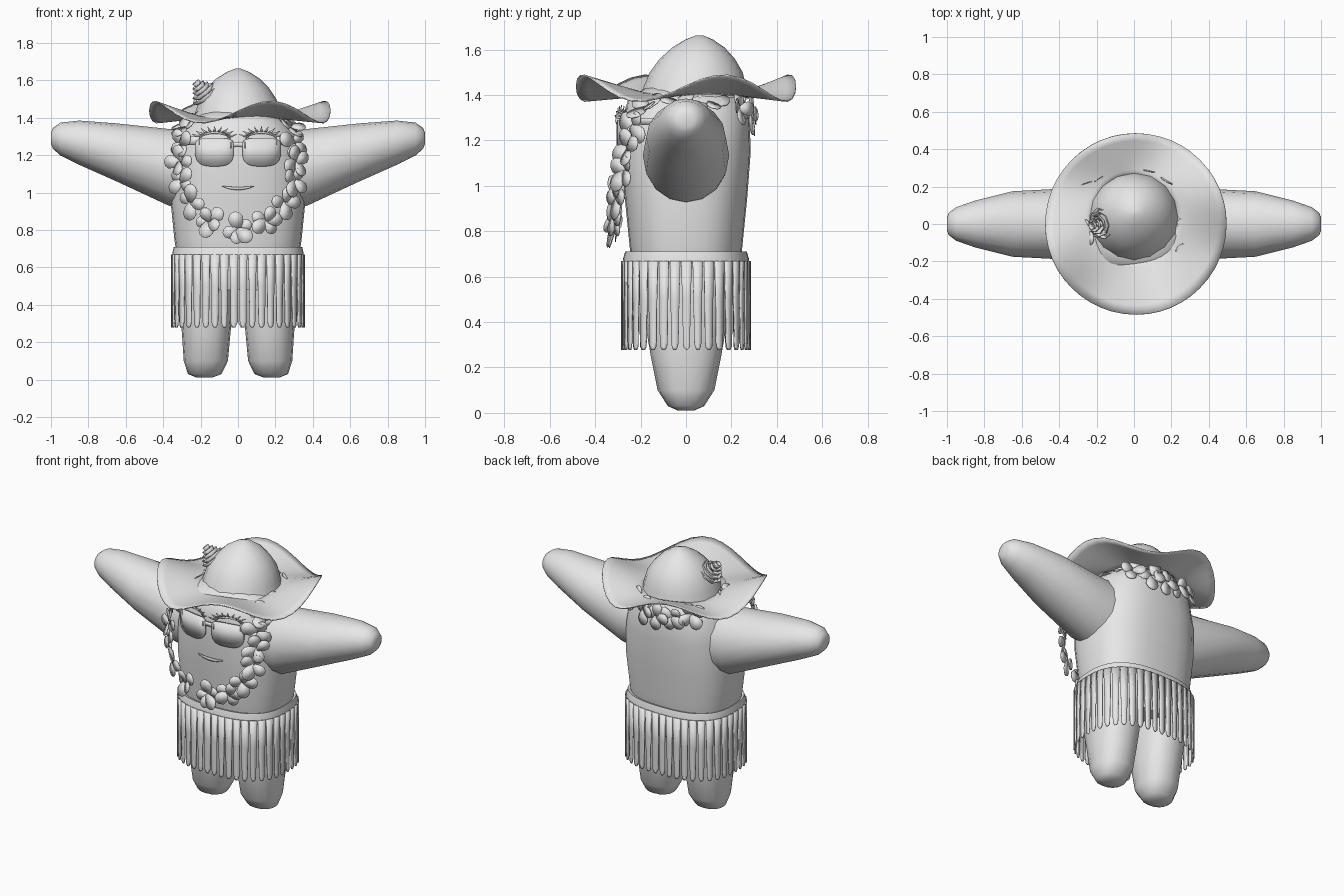
import bpy, bmesh, random
from math import sin, cos, pi, radians, copysign
from mathutils import Vector, Matrix

random.seed(4)
if "Cube" in bpy.data.objects:
    bpy.data.objects.remove(bpy.data.objects["Cube"])

grey = bpy.data.materials.new("plain_grey")
grey.use_nodes = True
grey.diffuse_color = (0.8, 0.8, 0.8, 1)
grey.node_tree.nodes["Principled BSDF"].inputs["Base Color"].default_value = (0.8, 0.8, 0.8, 1)


def finish(name, bm, angle=50, thick=0):
    """Turn a bmesh into a named, shaded object."""
    bmesh.ops.recalc_face_normals(bm, faces=bm.faces)
    mesh = bpy.data.meshes.new(name)
    bm.to_mesh(mesh)
    bm.free()
    mesh.materials.append(grey)
    ob = bpy.data.objects.new(name, mesh)
    bpy.context.collection.objects.link(ob)
    bpy.ops.object.select_all(action='DESELECT')
    ob.select_set(True)
    bpy.context.view_layer.objects.active = ob
    bpy.ops.object.shade_smooth_by_angle(angle=radians(angle))
    if thick:
        mod = ob.modifiers.new("thickness", 'SOLIDIFY')
        mod.thickness = thick
        mod.offset = 0
    return ob


def ring(c, u, v, n=24, e=2.0):
    """Superellipse loop around c spanned by u and v."""
    pts = []
    for i in range(n):
        a = 2 * pi * i / n
        s, t = (copysign(abs(k) ** (2 / e), k) for k in (cos(a), sin(a)))
        pts.append(Vector(c) + Vector(u) * s + Vector(v) * t)
    return pts


def loft(bm, rings, caps=True, closed=True):
    """Bridge successive rows of points with quads."""
    rows = [[bm.verts.new(p) for p in r] for r in rings]
    n = len(rows[0])
    for a, b in zip(rows, rows[1:]):
        for i in range(n if closed else n - 1):
            j = (i + 1) % n
            bm.faces.new((a[i], a[j], b[j], b[i]))
    if caps:
        bm.faces.new(rows[0])
        bm.faces.new(rows[-1])


# Body: height, half width, half depth
SHAPE = 2.6
BODY = [(0.48, 0.27, 0.19), (0.6, 0.32, 0.235), (0.75, 0.34, 0.25), (0.95, 0.36, 0.27),
        (1.15, 0.35, 0.285), (1.3, 0.32, 0.28), (1.38, 0.26, 0.255), (1.43, 0.18, 0.18)]
bm = bmesh.new()
loft(bm, [ring((0, 0, z), (a, 0, 0), (0, b, 0), 28, SHAPE) for z, a, b in BODY])
finish("body", bm)


def front(x, z):
    """Depth of the body's front at x and z."""
    for (z0, a0, b0), (z1, a1, b1) in zip(BODY, BODY[1:]):
        if z0 <= z <= z1:
            k = (z - z0) / (z1 - z0)
            a, b = a0 + (a1 - a0) * k, b0 + (b1 - b0) * k
            return -b * max(0, 1 - (abs(x) / a) ** SHAPE) ** (1 / SHAPE)
    return -0.25


# Arms and legs
ARM = [(0.18, 1.12, 0.22, 0.18), (0.37, 1.135, 0.205, 0.19), (0.65, 1.215, 0.155, 0.175),
       (0.85, 1.267, 0.118, 0.125), (0.95, 1.286, 0.088, 0.09), (0.99, 1.29, 0.055, 0.06),
       (1.0, 1.29, 0.03, 0.035)]
LEG = [(0.01, 0.18, 0.04, 0.035), (0.03, 0.178, 0.09, 0.08), (0.1, 0.172, 0.118, 0.125),
       (0.25, 0.17, 0.13, 0.155), (0.45, 0.17, 0.15, 0.19), (0.62, 0.165, 0.155, 0.21)]
for side, label in ((1, "left"), (-1, "right")):
    bm = bmesh.new()
    loft(bm, [ring((side * x, 0, z), (0, ry, 0), (0, 0, rz), 16) for x, z, rz, ry in ARM])
    finish(label + "_arm", bm)
    bm = bmesh.new()
    loft(bm, [ring((side * x, 0, z), (rx, 0, 0), (0, ry, 0), 16, 2.3) for z, x, rx, ry in LEG])
    finish(label + "_leg", bm)

# Skirt waistband
bm = bmesh.new()
loft(bm, [ring((0, 0, z), (a, 0, 0), (0, b, 0), 56, SHAPE) for z, a, b in
          ((0.7, 0.32, 0.24), (0.71, 0.343, 0.268), (0.68, 0.35, 0.277), (0.645, 0.354, 0.281))],
     caps=False)
finish("skirt_waistband", bm)

# Skirt fringe, spaced evenly along the hem
hem = ring((0, 0, 0), (0, -0.282, 0), (0.355, 0, 0), 720, SHAPE)
hem.append(hem[0])
runs = [0]
for p, q in zip(hem, hem[1:]):
    runs.append(runs[-1] + (q - p).length)


def along_hem(s, z):
    goal = (s % 1) * runs[-1]
    i = next(k for k, r in enumerate(runs) if r >= goal)
    return Vector((hem[i].x, hem[i].y, z))


STRIPS = 42
bm = bmesh.new()
for i in range(STRIPS):
    rows = []
    for z, gap in ((0.67, 0.05), (0.5, 0.1), (0.31, 0.17), (0.29, 0.23), (0.278, 0.38)):
        rows.append([along_hem((i + k) / STRIPS, z) for k in (gap, 0.5, 1 - gap)])
    loft(bm, rows, caps=False, closed=False)
finish("skirt_fringe", bm, 40, 0.007)

# Hat crown: height, radius, depth offset
bm = bmesh.new()
loft(bm, [ring((0, y, z), (r, 0, 0), (0, r, 0), 16) for z, r, y in
          ((1.39, 0.24, 0.035), (1.44, 0.225, 0.04), (1.5, 0.205, 0.045), (1.56, 0.165, 0.05),
           (1.61, 0.115, 0.055), (1.645, 0.06, 0.058), (1.663, 0.015, 0.06))])
finish("hat_crown", bm)

# Hat brim with four waves
bm = bmesh.new()
rows = []
for k in range(7):
    t = k / 6
    r = 0.215 + 0.27 * t
    row = ring((0.01 * t, 0.035 * (1 - t), 1.4 + 0.03 * t), (r, 0, 0), (0, r, 0), 48)
    for i, p in enumerate(row):
        p.z += 0.058 * t * cos(4 * (2 * pi * i / 48 - radians(20)))
    rows.append(row)
loft(bm, rows, caps=False)
finish("hat_brim", bm, 60, 0.006)

# Hat flower: nested cups along a tilted axis
bm = bmesh.new()
axis = Vector((-0.6, -0.15, 0.75)).normalized()
tilt = axis.to_track_quat('Z', 'Y').to_matrix()
base = Vector((-0.165, 0.005, 1.515))
for k in range(5):
    r, h = 0.084 - 0.016 * k, 0.02 * k
    spin = Matrix.Rotation(0.5 * k, 3, 'Z')
    cup = []
    for rr, hh in ((r * 0.35, h - 0.015), (r * 0.85, h), (r, h + 0.02)):
        cup.append([base + tilt @ spin @ p for p in ring((0, 0, hh), (rr, 0, 0), (0, rr, 0), 8)])
    loft(bm, cup, caps=False)
    bm.faces.new([bm.verts.new(p) for p in cup[0]])
finish("hat_flower", bm, 30, 0.005)


# Face plates are strips bounded by an upper and a lower curve
def plate(bm, x0, x1, top, low, depth, n=16):
    up, down = [], []
    for i in range(n + 1):
        u = -cos(pi * i / n)
        x = (x0 + x1) / 2 + u * (x1 - x0) / 2
        up.append((x, depth(x, top(u)), top(u)))
        down.append((x, depth(x, low(u)), low(u)))
    loft(bm, [up, down], caps=False, closed=False)


def lens_depth(x, z):
    return -0.3 + 0.75 * x * x


def bulge(u, power):
    return max(0.02, 1 - abs(u) ** power) ** (1 / power)


# Sunglasses
bm = bmesh.new()
for s in (1, -1):
    plate(bm, s * 0.125 - 0.102, s * 0.125 + 0.102, lambda u: 1.225 + 0.065 * bulge(u, 5),
          lambda u: 1.225 - 0.085 * bulge(u, 3), lens_depth)
    plate(bm, s * 0.235 - 0.03, s * 0.235 + 0.03, lambda u: 1.3, lambda u: 1.255, lens_depth, 3)
    loft(bm, [[(s * 0.262, -0.25, z), (s * 0.325, -0.1, z), (s * 0.335, 0.05, z)]
              for z in (1.3, 1.27)], caps=False, closed=False)
plate(bm, -0.04, 0.04, lambda u: 1.27, lambda u: 1.235 + 0.012 * (1 - u * u), lens_depth, 6)
finish("sunglasses", bm, 30, 0.012)

# Smile
bm = bmesh.new()
plate(bm, -0.088, 0.088, lambda u: 1.03 + 0.006 * u * u, lambda u: 1.034 - 0.02 * (1 - u * u),
      lambda x, z: front(x, z) - 0.006)
finish("smile", bm, 30, 0.008)

# Eyelids and lashes
bm = bmesh.new()
for s in (1, -1):
    def lid(a, r):
        x, z = s * 0.125 + r * cos(a), 1.285 + 0.55 * r * sin(a)
        return Vector((x, front(x, z) - 0.01, z))
    plate(bm, s * 0.125 - 0.085, s * 0.125 + 0.085, lambda u: 1.287 + 0.04 * bulge(u, 2),
          lambda u: 1.28 + 0.035 * bulge(u, 2), lambda x, z: front(x, z) - 0.008)
    for k in range(9):
        a = radians(22 + 17 * k)
        root, tip = lid(a, 0.075), lid(a, 0.128)
        tip.y -= 0.025
        mid = (root + tip) / 2 - Vector((0, 0.008, 0.003))
        wide = Vector((sin(a), 0, -cos(a))) * 0.006
        loft(bm, [[root - wide, root + wide], [mid - wide * 0.8, mid + wide * 0.8],
                  [tip - wide * 0.2, tip + wide * 0.2]], caps=False, closed=False)
finish("eyelashes", bm, 30, 0.005)

# Flower garland: clusters of flat petals along a loop over the shoulders
LOOP = [Vector(p) for p in ((0, -0.3, 0.8), (0.15, -0.305, 0.85), (0.25, -0.3, 0.95),
                            (0.3, -0.265, 1.06), (0.31, -0.25, 1.16), (0.3, -0.235, 1.26),
                            (0.285, -0.17, 1.34), (0.27, -0.04, 1.365), (0.25, 0.1, 1.36),
                            (0.2, 0.23, 1.34), (0.1, 0.28, 1.32), (0, 0.295, 1.31))]
OUTLINE = [(0, 0.012), (0.035, 0.034), (0.065, 0.04), (0.088, 0.026), (0.097, 0.008)]
bm = bmesh.new()
for s in (1, -1):
    for i, spot in enumerate(LOOP):
        if s < 0 and spot.x == 0:
            continue
        centre = Vector((s * spot.x, spot.y, spot.z))
        lift = 1.2 if 6 <= i <= 8 else 0.1
        out = Vector((centre.x * 0.7, centre.y, lift * 0.25)).normalized()
        frame = out.to_track_quat('Z', 'Y').to_matrix()
        turn = random.uniform(0, pi)
        count = 5 if i < 2 else 4
        for k in range(count):
            a = turn + 2 * pi * k / count + random.uniform(-0.25, 0.25)
            pose = frame @ Matrix.Rotation(a, 3, 'Z') @ Matrix.Rotation(
                random.uniform(-0.4, 0.15), 3, 'Y')
            edge = OUTLINE + [(x, -y) for x, y in reversed(OUTLINE)]
            size = random.uniform(0.8, 1.05)
            bm.faces.new([bm.verts.new(centre + pose @ Vector((x * size, y * size, 0.004 * k)))
                          for x, y in edge])
finish("flower_garland", bm, 30, 0.004)
